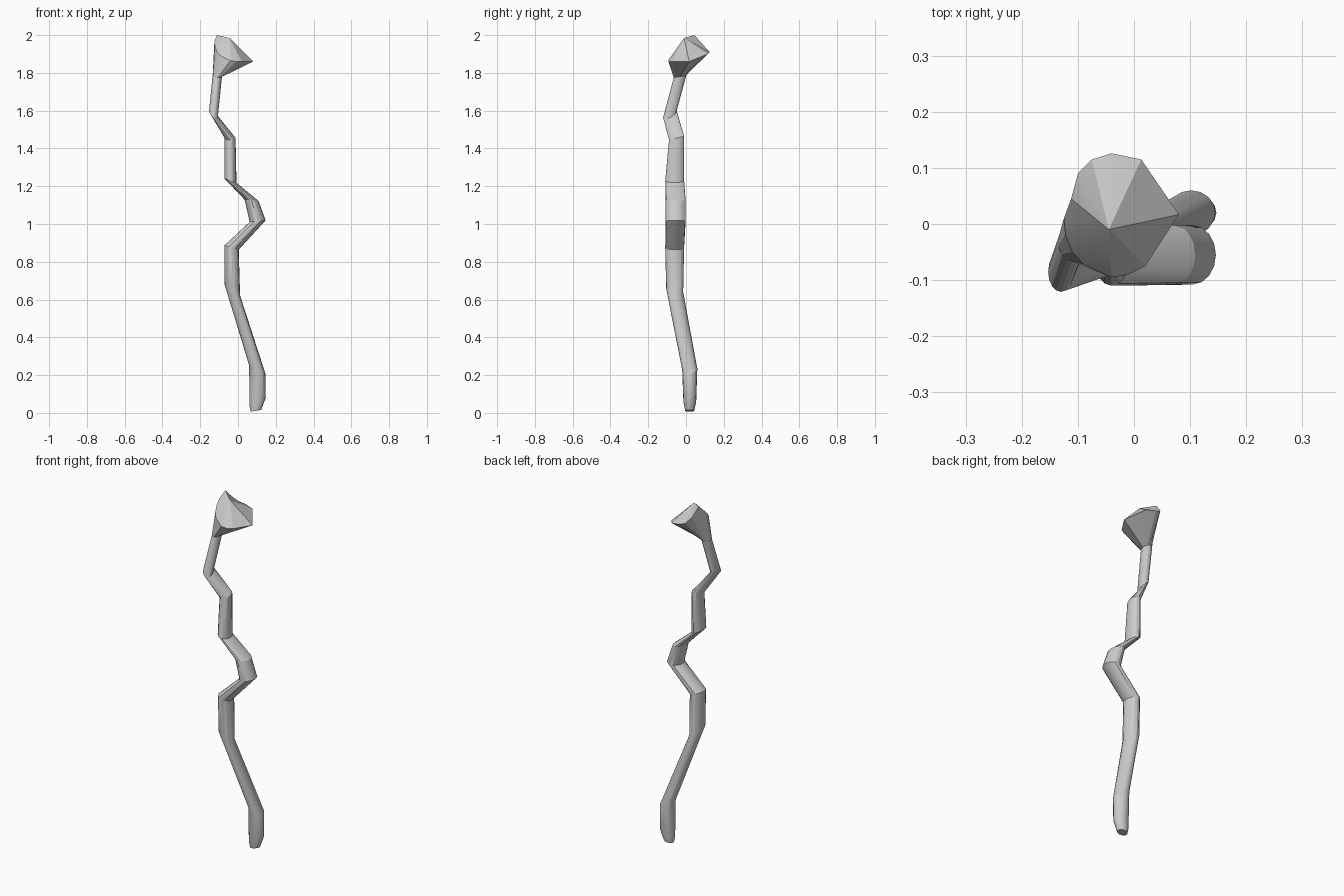
import bpy, bmesh
from math import cos, sin, tau, atan2, radians

if "Cube" in bpy.data.objects:
    bpy.data.objects.remove(bpy.data.objects["Cube"])

SIDES = 16


def finish(bm, name, angle):
    bmesh.ops.recalc_face_normals(bm, faces=bm.faces)
    mesh = bpy.data.meshes.new(name)
    bm.to_mesh(mesh)
    bm.free()
    obj = bpy.data.objects.new(name, mesh)
    bpy.context.collection.objects.link(obj)
    bpy.ops.object.select_all(action='DESELECT')
    obj.select_set(True)
    bpy.context.view_layer.objects.active = obj
    bpy.ops.object.shade_smooth_by_angle(angle=radians(angle))
    return obj


def bridge(bm, a, b):
    n = len(a)
    for i in range(n):
        j = (i + 1) % n
        bm.faces.new((a[i], a[j], b[j], b[i]))


def ring_point(ring, t):
    # elliptical section, tilted by slopes in x and y
    cx, cy, cz, rx, ry, sx, sy = ring
    dx, dy = rx * cos(t), ry * sin(t)
    return (cx + dx, cy + dy, cz + sx * dx + sy * dy)


# Crooked shaft: x, y, z, x radius, y radius, x slope, y slope
shaft = [
    (0.095, 0.02, 0.011, 0.028, 0.024, 0.15, 0.0),
    (0.104, 0.02, 0.06, 0.043, 0.034, 0.5, 0.0),
    (0.102, 0.02, 0.23, 0.043, 0.04, -0.5, 0.1),
    (-0.03, -0.06, 0.65, 0.041, 0.045, -0.7, -0.2),
    (-0.034, -0.06, 0.875, 0.038, 0.05, -0.3, 0.0),
    (0.104, -0.055, 1.015, 0.042, 0.053, 0.1, 0.0),
    (0.072, -0.055, 1.125, 0.037, 0.053, -0.1, 0.0),
    (-0.04, -0.06, 1.23, 0.032, 0.05, -0.35, 0.0),
    (-0.042, -0.05, 1.455, 0.029, 0.04, 0.0, 0.25),
    (-0.13, -0.085, 1.582, 0.023, 0.036, -0.8, 0.5),
    (-0.11, -0.032, 1.78, 0.025, 0.033, 0.0, 0.15),
]
bm = bmesh.new()
loops = [[bm.verts.new(ring_point(r, tau * i / SIDES)) for i in range(SIDES)]
         for r in shaft]
for a, b in zip(loops, loops[1:]):
    bridge(bm, a, b)
bm.faces.new(loops[0])
bm.faces.new(loops[-1])
finish(bm, "crooked_shaft", 22)

# Faceted head: uneven rim flaring from the neck, fanned to a peak
rim = [
    (0.08, 0.017, 1.86), (0.013, 0.115, 1.90), (-0.04, 0.126, 1.91),
    (-0.075, 0.115, 1.92), (-0.1, 0.09, 1.95), (-0.112, 0.045, 2.0),
    (-0.125, 0.01, 1.965), (-0.122, -0.02, 1.94), (-0.11, -0.05, 1.91),
    (-0.09, -0.072, 1.89), (-0.04, -0.095, 1.865), (-0.01, -0.09, 1.86),
    (0.02, -0.075, 1.86),
]
bm = bmesh.new()
neck = [bm.verts.new(ring_point(shaft[-1], tau * i / len(rim)))
        for i in range(len(rim))]
edge = [bm.verts.new(p) for p in rim]
peak = bm.verts.new((-0.045, -0.01, 1.985))
bridge(bm, neck, edge)
bm.faces.new(neck)
for i in range(len(edge)):
    bm.faces.new((edge[i], edge[(i + 1) % len(edge)], peak))
finish(bm, "staff_head", 15)
